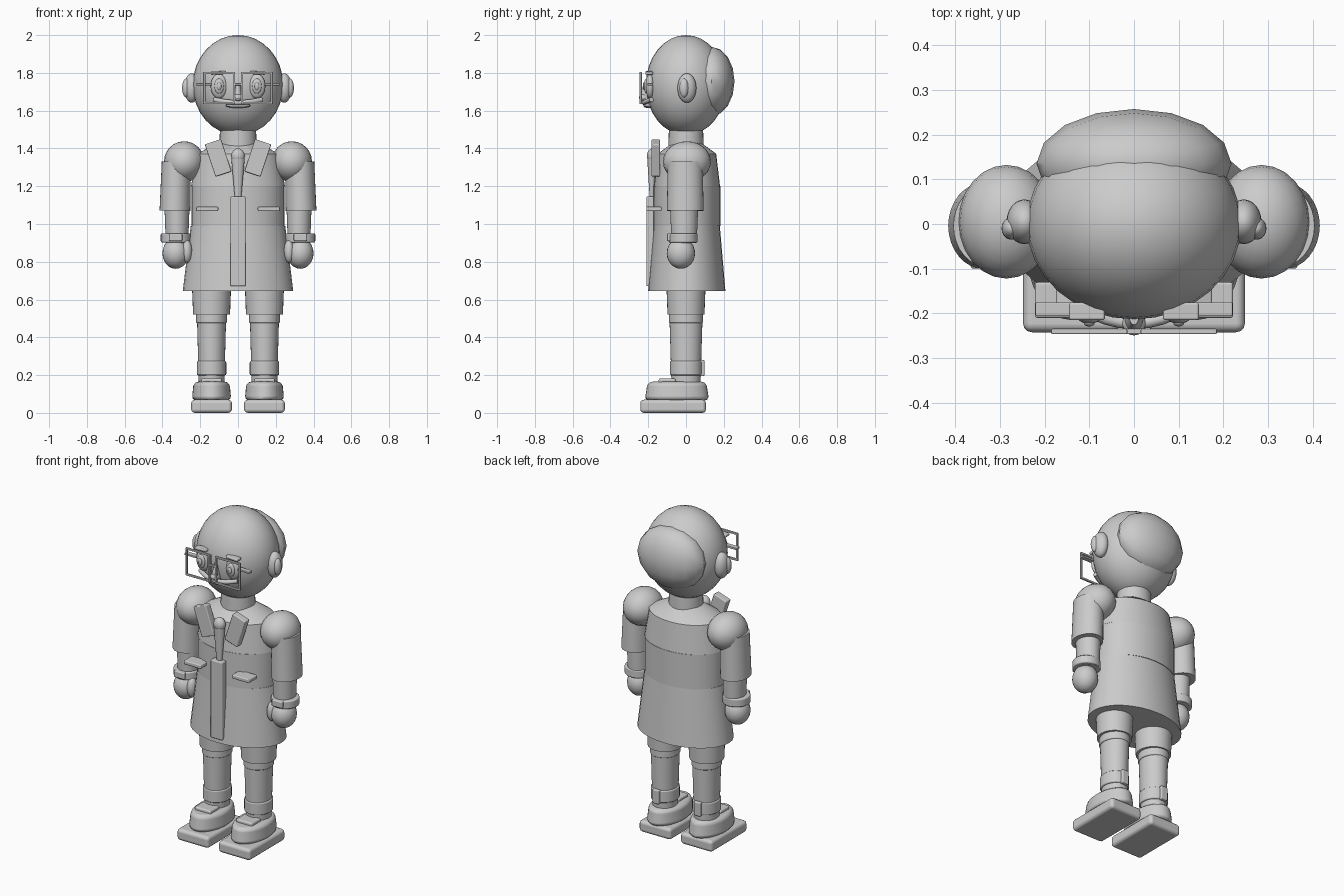
import bpy, bmesh, math
from mathutils import Euler, Matrix

old = bpy.data.objects.get("Cube")
if old:
    bpy.data.objects.remove(old)

colour = (.6, .6, .6, 1)
grey = bpy.data.materials.new("plain_grey")
grey.use_nodes = True
grey.diffuse_color = colour
grey.node_tree.nodes["Principled BSDF"].inputs["Base Color"].default_value = colour


def part(name, fill, location, size, tilt, bevel):
    """Fill a mesh with a unit shape; anything off the middle is mirrored to the other side."""
    mesh = bpy.data.meshes.new(name)
    bm = bmesh.new()
    fill(bm, Matrix.LocRotScale(location, Euler((0, tilt, 0)), size))
    bm.to_mesh(mesh)
    bm.free()
    mesh.materials.append(grey)
    ob = bpy.data.objects.new(name, mesh)
    bpy.context.collection.objects.link(ob)
    bpy.ops.object.select_all(action='DESELECT')
    ob.select_set(True)
    bpy.context.view_layer.objects.active = ob
    if location[0] > 0:
        ob.modifiers.new("other_side", 'MIRROR')
    if bevel:
        bpy.ops.object.shade_smooth()
        rounding = ob.modifiers.new("rounding", 'BEVEL')
        rounding.width = bevel
        rounding.segments = 3
        rounding.harden_normals = True
    else:
        bpy.ops.object.shade_smooth_by_angle(angle=math.radians(35))


def ball(name, location, size, segments=24, tilt=0):
    def fill(bm, matrix):
        bmesh.ops.create_uvsphere(bm, u_segments=segments, v_segments=segments // 2,
                                  radius=.5, matrix=matrix)
    part(name, fill, location, size, tilt, 0)


def box(name, location, size, bevel=.006, tilt=0):
    def fill(bm, matrix):
        bmesh.ops.create_cube(bm, size=1, matrix=matrix)
    part(name, fill, location, size, tilt, bevel)


def tube(name, location, size, flare=1, bevel=0, tilt=0):
    """Upright oval tube; size is that of its top, flare widens or narrows its foot."""
    def fill(bm, matrix):
        bmesh.ops.create_cone(bm, cap_ends=True, segments=32, radius1=.5 * flare,
                              radius2=.5, depth=1, matrix=matrix)
    part(name, fill, location, size, tilt, bevel)


# Head, hair, neck and ears
ball("head", (0, 0, 1.735), (.48, .426, .53), segments=32)
ball("back_hair", (0, .135, 1.755), (.436, .244, .366), segments=16)
tube("neck", (0, 0, 1.45), (.19, .18, .16), flare=1.05)
ball("ears", (.245, .005, 1.72), (.08, .1, .156))
ball("inner_ears", (.274, -.01, 1.72), (.044, .05, .1))

# Face
ball("eyes", (.1, -.19, 1.73), (.09, .05, .13))
ball("irises", (.1, -.21, 1.73), (.05, .025, .08))
ball("pupils", (.1, -.222, 1.73), (.024, .014, .04))
box("eyebrows", (.105, -.195, 1.8), (.08, .04, .017), tilt=.05)
tube("nose", (0, -.21, 1.7), (.02, .03, .09), flare=2.5)
ball("nose_tip", (0, -.222, 1.67), (.052, .054, .04))
ball("mouth", (0, -.2, 1.626), (.13, .05, .024))

# Moustache, bent back round the face with raised tips
curve = bpy.data.curves.new("moustache", 'CURVE')
curve.dimensions = '3D'
curve.bevel_depth = .013
curve.use_fill_caps = True
curve.materials.append(grey)
spline = curve.splines.new('POLY')
spline.points.add(8)
for index, point in enumerate(spline.points):
    x = (index - 4) / 32
    point.co = (x, 2.5 * x * x - .222, x * x + 1.643, 1)
spline.use_smooth = True
bpy.context.collection.objects.link(bpy.data.objects.new("moustache", curve))

# Square glasses
lens_x, lens_y, lens_z = .1, -.24, 1.72
lens_width, lens_height, wire = .17, .17, .012
for name, direction in (("lower", -1), ("upper", 1)):
    box(name + "_frames", (lens_x, lens_y, lens_z + direction * (lens_height - wire) / 2),
        (lens_width, wire, wire), bevel=.003)
for name, direction in (("inner", -1), ("outer", 1)):
    box(name + "_frames", (lens_x + direction * (lens_width - wire) / 2, lens_y, lens_z),
        (wire, wire, lens_height), bevel=.003)
box("glasses_bridge", (0, lens_y, 1.74), (.05, wire, wire), bevel=.003)
box("glasses_hinges", (.18, -.19, 1.74), (.08, .03, wire), bevel=.003)

# Coat
tube("coat_skirt", (0, .004, .818), (.5, .35, .345), flare=1.17)
tube("coat_chest", (0, .005, 1.095), (.494, .356, .21))
tube("coat_upper_chest", (0, .005, 1.285), (.44, .31, .17), flare=1.13)
tube("coat_shoulder_slope", (0, .005, 1.4), (.21, .15, .06), flare=2.1)
box("coat_placket", (0, -.19, .908), (.08, .04, .475))
box("collar_flaps", (.105, -.16, 1.35), (.09, .045, .18), tilt=.32)
box("pockets", (.163, -.17, 1.08), (.117, .08, .024))
tube("tie", (0, -.18, 1.243), (.07, .05, .2), flare=.5)
ball("tie_knot", (0, -.177, 1.36), (.072, .06, .08))

# Arms
arm_x = .33
ball("shoulders", (.285, .005, 1.33), (.214, .254, .216))
tube("upper_arms", (arm_x, -.004, 1.2), (.155, .185, .26), flare=1.05, tilt=-.03)
tube("forearms", (arm_x - .007, -.01, .99), (.132, .148, .18), flare=.9)
tube("cuffs", (arm_x, -.015, .926), (.158, .154, .05), bevel=.008)
box("cuff_straps", (arm_x, -.085, .93), (.07, .03, .04))
ball("hands", (arm_x, -.027, .845), (.14, .15, .164))
ball("thumbs", (arm_x - .06, -.055, .855), (.056, .07, .12))

# Legs
leg_x = .14
tube("shorts_legs", (leg_x, 0, .6), (.208, .208, .16), flare=.94)
tube("knee_bands", (leg_x, 0, .5), (.166, .18, .05), bevel=.008)
tube("lower_legs", (leg_x, 0, .315), (.154, .175, .37), flare=.87)
tube("ankle_straps", (leg_x, 0, .237), (.156, .17, .076), bevel=.008)
box("strap_buckles", (leg_x, .08, .237), (.044, .035, .085))

# Shoes
box("soles", (leg_x, -.068, .035), (.216, .348, .07), bevel=.02)
tube("shoes", (leg_x, -.048, .115), (.19, .31, .1), flare=1.1, bevel=.025)
box("shoe_tongues", (leg_x, -.1, .165), (.11, .09, .035), bevel=.01)
